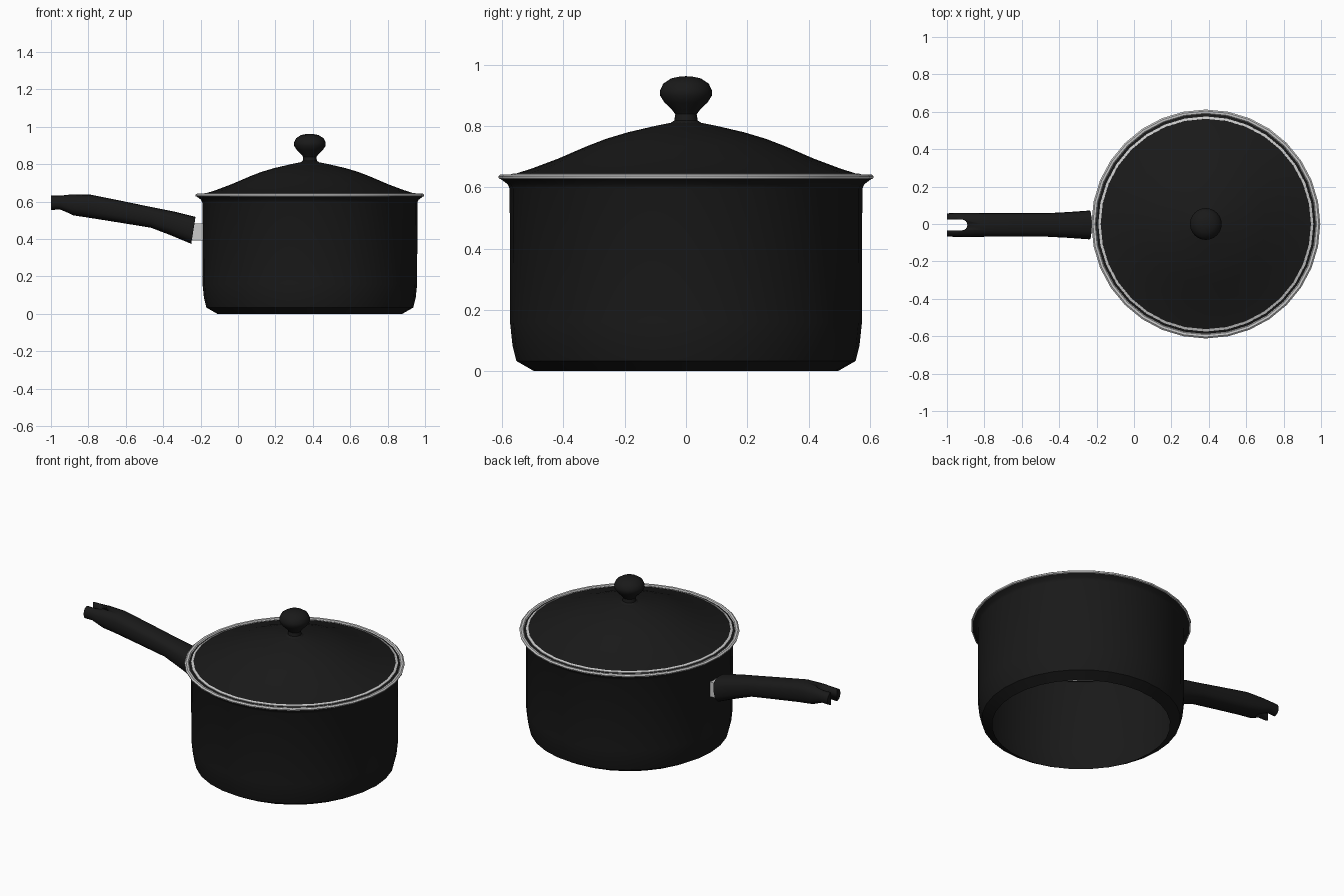
import bpy, bmesh, math
from mathutils import Vector

if "Cube" in bpy.data.objects:
    bpy.data.objects.remove(bpy.data.objects["Cube"])

CX, SIDES = 0.384, 32


def material(name, rgb):
    m = bpy.data.materials.new(name)
    m.diffuse_color = (*rgb, 1)
    m.use_nodes = True
    m.node_tree.nodes["Principled BSDF"].inputs["Base Color"].default_value = m.diffuse_color
    return m


black = material("black_enamel", (0.01, 0.01, 0.01))
steel = material("steel", (0.6, 0.6, 0.6))


def finish(name, bm, mat, angle=40):
    bmesh.ops.recalc_face_normals(bm, faces=bm.faces)
    me = bpy.data.meshes.new(name)
    bm.to_mesh(me)
    bm.free()
    ob = bpy.data.objects.new(name, me)
    bpy.context.collection.objects.link(ob)
    if mat:
        me.materials.append(mat)
    bpy.ops.object.select_all(action='DESELECT')
    ob.select_set(True)
    bpy.context.view_layer.objects.active = ob
    bpy.ops.object.shade_smooth_by_angle(angle=math.radians(angle))
    return ob


def lathe(name, profile, mat, closed=False, sides=SIDES):
    """Revolve (radius, z) points round the pan axis."""
    bm = bmesh.new()
    vs = [bm.verts.new((CX + r, 0, z)) for r, z in profile]
    pairs = list(zip(vs, vs[1:])) + ([(vs[-1], vs[0])] if closed else [])
    es = [bm.edges.new(p) for p in pairs]
    bmesh.ops.spin(bm, geom=vs + es, cent=(CX, 0, 0), axis=(0, 0, 1),
                   angle=math.tau, steps=sides)
    bmesh.ops.remove_doubles(bm, verts=bm.verts, dist=1e-4)
    return finish(name, bm, mat)


# Pan wall: thin shell, open underneath, flaring into the lip
lathe("pan_body", [(0.495, 0), (0.553, 0.033), (0.566, 0.085), (0.574, 0.16),
                   (0.575, 0.595), (0.582, 0.61), (0.605, 0.627)], black)

# Steel rolled rim and the lid's steel edge band
lathe("pan_rim", [(0.600, 0.625), (0.610, 0.628), (0.612, 0.636),
                  (0.604, 0.642), (0.592, 0.641), (0.586, 0.634)], steel, True)
lathe("lid_band", [(0.560, 0.630), (0.576, 0.630), (0.575, 0.641),
                   (0.562, 0.645)], steel, True)

# Domed lid and its knob
lathe("lid", [(0.590, 0.634), (0.562, 0.642), (0.50, 0.662), (0.42, 0.692),
              (0.32, 0.735), (0.26, 0.758), (0.19, 0.779), (0.10, 0.800),
              (0.04, 0.812), (0, 0.815)], black)
lathe("knob", [(0.055, 0.806), (0.038, 0.818), (0.035, 0.838), (0.046, 0.853),
               (0.070, 0.876), (0.084, 0.898), (0.085, 0.915), (0.074, 0.938),
               (0.048, 0.955), (0.02, 0.961), (0, 0.962)], black, sides=24)

# Handle: rounded cross-sections lofted between top and bottom outline points
sections = [  # top x, top z, bottom x, bottom z, half width
    (-1.00, 0.634, -1.00, 0.553, 0.062), (-0.95, 0.634, -0.95, 0.555, 0.064),
    (-0.90, 0.639, -0.88, 0.526, 0.065), (-0.79, 0.637, -0.80, 0.514, 0.063),
    (-0.62, 0.603, -0.63, 0.487, 0.063), (-0.46, 0.570, -0.465, 0.460, 0.063),
    (-0.34, 0.546, -0.36, 0.420, 0.069), (-0.227, 0.518, -0.25, 0.374, 0.077)]
bm = bmesh.new()
rings = []
for tx, tz, bx, bz, w in sections:
    mid = Vector(((tx + bx) / 2, -0.005, (tz + bz) / 2))
    up = Vector(((tx - bx) / 2, 0, (tz - bz) / 2))
    ring = []
    for i in range(20):
        c, s = math.cos(i * math.tau / 20), math.sin(i * math.tau / 20)
        y = math.copysign(abs(c) ** 0.75, c) * w
        ring.append(bm.verts.new(mid + up * math.copysign(abs(s) ** 0.75, s)
                                 + Vector((0, y, 0))))
    rings.append(ring)
for a, b in zip(rings, rings[1:]):
    for i in range(20):
        j = (i + 1) % 20
        bm.faces.new((a[i], a[j], b[j], b[i]))
bm.faces.new(rings[0])
bm.faces.new(rings[-1])
handle = finish("handle", bm, black)

# Hanging slot cut through the handle's end
bm = bmesh.new()
outline = [(-1.1, -0.034), (-1.1, 0.024)]
for i in range(9):
    a = math.pi / 2 - i * math.pi / 8
    outline.append((-0.92 + 0.029 * math.cos(a), -0.005 + 0.029 * math.sin(a)))
base = bm.faces.new([bm.verts.new((x, y, 0.45)) for x, y in outline])
top = bmesh.ops.extrude_face_region(bm, geom=[base])
bmesh.ops.translate(bm, vec=(0, 0, 0.3),
                    verts=[v for v in top["geom"] if isinstance(v, bmesh.types.BMVert)])
cutter = finish("slot_cutter", bm, None)
cutter.hide_render = True
cutter.hide_viewport = True
cut = handle.modifiers.new("slot", 'BOOLEAN')
cut.operation = 'DIFFERENCE'
cut.solver = 'EXACT'
cut.object = cutter

# Steel bracket joining handle to wall, poking slightly inside
bm = bmesh.new()
bmesh.ops.create_cube(bm, size=1)
for v in bm.verts:
    v.co = (-0.21 + v.co.x * 0.10, -0.005 + v.co.y * 0.08, 0.438 + v.co.z * 0.09)
finish("handle_bracket", bm, steel)
